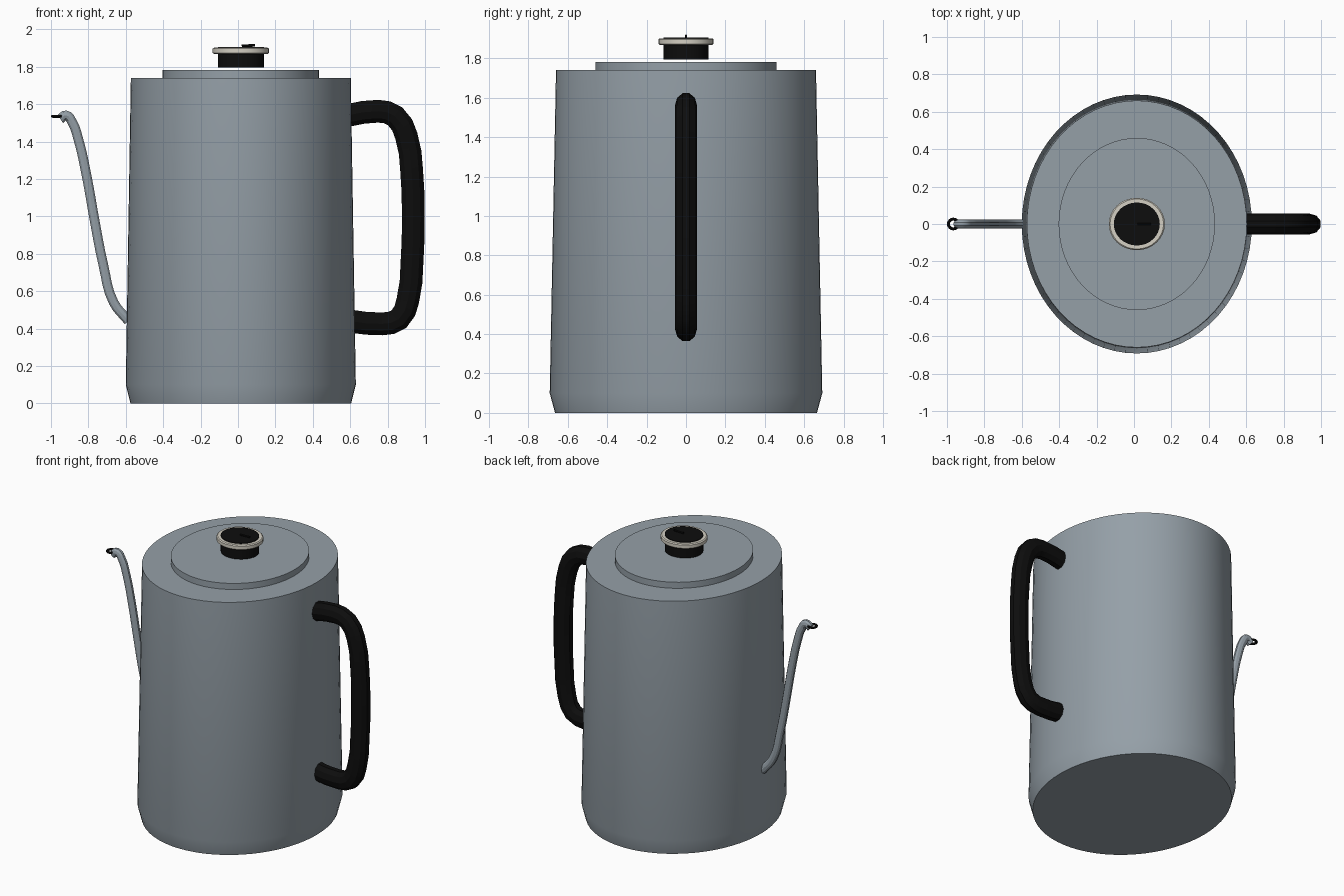
import bpy, bmesh, math

cube = bpy.data.objects.get("Cube")
if cube:
    bpy.data.objects.remove(cube, do_unlink=True)


def material(name, rgb):
    m = bpy.data.materials.new(name)
    m.use_nodes = True
    m.diffuse_color = (*rgb, 1)
    bsdf = next(n for n in m.node_tree.nodes if n.type == 'BSDF_PRINCIPLED')
    bsdf.inputs["Base Color"].default_value = (*rgb, 1)
    return m


STEEL = material("steel grey", (0.30, 0.35, 0.39))
BLACK = material("matte black", (0.004, 0.004, 0.004))
CREAM = material("cream", (0.66, 0.63, 0.55))
CENTRE = 0.015


def finish(obj, mat):
    obj.data.materials.clear()
    obj.data.materials.append(mat)
    bpy.ops.object.select_all(action='DESELECT')
    obj.select_set(True)
    bpy.context.view_layer.objects.active = obj
    if obj.type == 'CURVE':
        bpy.ops.object.convert(target='MESH')
        obj = bpy.context.object
    bpy.ops.object.shade_smooth_by_angle(angle=math.radians(35))
    return obj


def lathe(name, rings, mat, sides=64):
    """Closed solid of stacked ellipses given as (x radius, y radius, z)."""
    bm = bmesh.new()
    loops = []
    for rx, ry, z in rings:
        angles = [math.tau * i / sides for i in range(sides)]
        loops.append([bm.verts.new((CENTRE + rx * math.cos(a), ry * math.sin(a), z))
                      for a in angles])
    for low, high in zip(loops, loops[1:]):
        for i in range(sides):
            j = (i + 1) % sides
            bm.faces.new((low[i], low[j], high[j], high[i]))
    bm.faces.new(loops[0][::-1])
    bm.faces.new(loops[-1])
    mesh = bpy.data.meshes.new(name)
    bm.to_mesh(mesh)
    bm.free()
    obj = bpy.data.objects.new(name, mesh)
    bpy.context.collection.objects.link(obj)
    return finish(obj, mat)


def tube(name, path, radius, squash, mat, steps, sides):
    """Round tube along a smooth path of (x, z) points, squashed in y."""
    curve = bpy.data.curves.new(name, 'CURVE')
    curve.dimensions = '3D'
    curve.bevel_depth = radius
    curve.bevel_resolution = sides
    curve.resolution_u = steps
    curve.use_fill_caps = True
    spline = curve.splines.new('BEZIER')
    spline.bezier_points.add(len(path) - 1)
    for p, (x, z) in zip(spline.bezier_points, path):
        p.co = (x, 0, z)
        p.handle_left_type = p.handle_right_type = 'AUTO'
    obj = bpy.data.objects.new(name, curve)
    obj.scale.y = squash
    bpy.context.collection.objects.link(obj)
    return finish(obj, mat)


# Tapered oval pot and lid
lathe("pot_body", [(0.59, 0.665, 0), (0.615, 0.692, 0.1), (0.588, 0.66, 1.74)], STEEL)
lathe("lid", [(0.418, 0.46, 1.735), (0.418, 0.46, 1.782)], STEEL)

# Lid knob: black stem, cream rim, black inlay and tiny pin
lathe("knob_stem", [(0.123, 0.115, 1.795), (0.123, 0.115, 1.875)], BLACK, 32)
lathe("knob_rim", [(0.143, 0.134, 1.868), (0.15, 0.14, 1.874),
                   (0.15, 0.14, 1.896), (0.143, 0.134, 1.902)], CREAM, 32)
lathe("knob_inlay", [(0.123, 0.115, 1.9), (0.123, 0.115, 1.906)], BLACK, 32)
tube("knob_pin", [(0.02, 1.912), (0.09, 1.914)], 0.007, 0.8, BLACK, 1, 2)

# Handle on the left side
tube("handle", [(0.59, 1.54), (0.75, 1.562), (0.84, 1.535), (0.9, 1.43),
                (0.928, 1.25), (0.937, 1.0), (0.93, 0.75), (0.908, 0.55),
                (0.86, 0.45), (0.77, 0.425), (0.6, 0.44)],
     0.064, 0.87, BLACK, 2, 3)

# Gooseneck spout on the right side
tube("spout", [(-0.585, 0.44), (-0.665, 0.54), (-0.72, 0.74), (-0.767, 0.98),
               (-0.81, 1.22), (-0.853, 1.41), (-0.885, 1.5),
               (-0.92, 1.54), (-0.95, 1.52)],
     0.027, 0.9, STEEL, 4, 3)

# Black ring at the spout mouth
bpy.ops.mesh.primitive_torus_add(location=(-0.966, 0, 1.535), major_segments=24,
                                 minor_segments=8, major_radius=0.026, minor_radius=0.008)
ring = bpy.context.object
ring.name = ring.data.name = "spout_ring"
finish(ring, BLACK)
